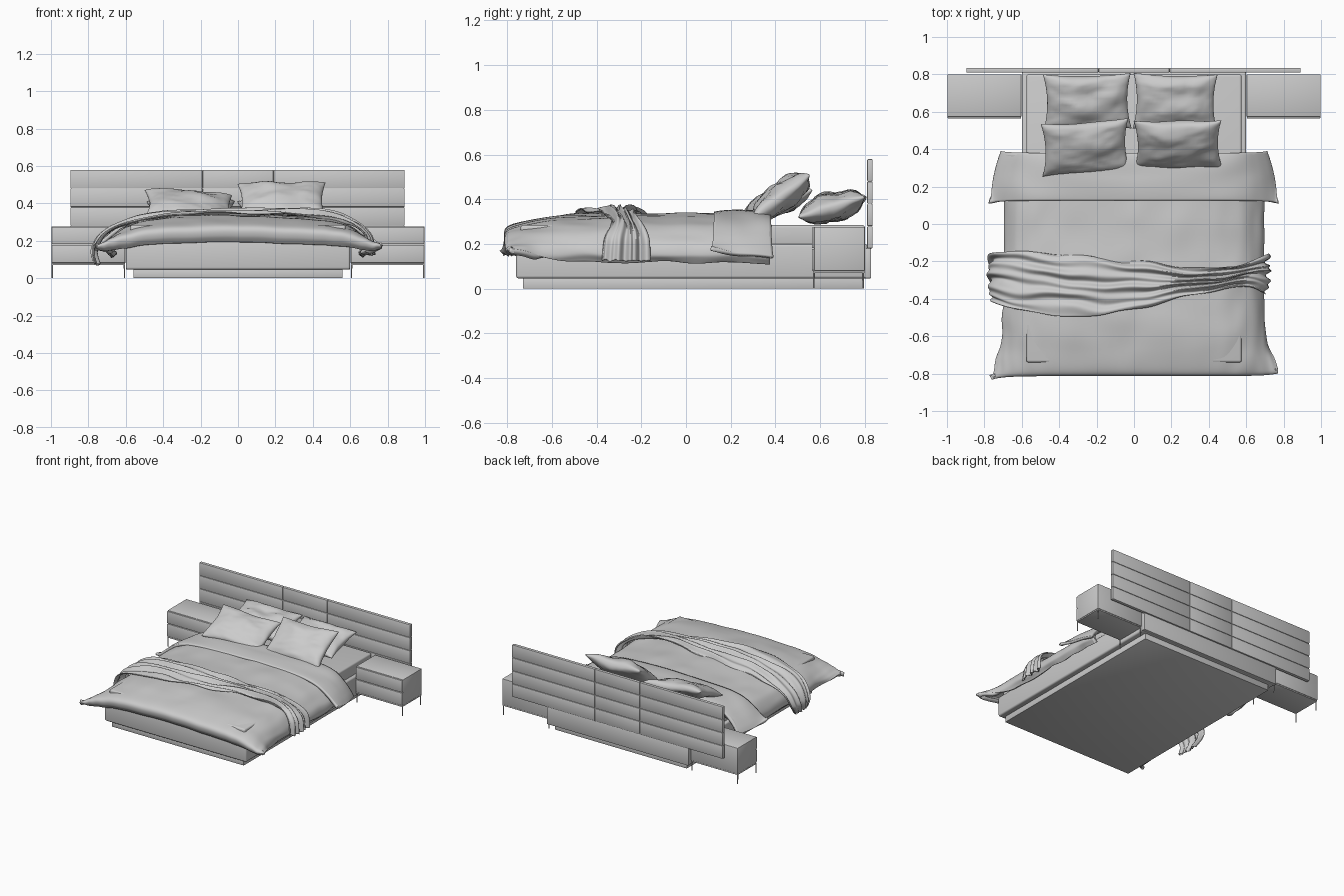
import bpy, bmesh, math
from mathutils import Vector, Matrix, noise

if "Cube" in bpy.data.objects:
    bpy.data.objects.remove(bpy.data.objects["Cube"])


def finish(bm, name, angle=35):
    bmesh.ops.recalc_face_normals(bm, faces=bm.faces)
    me = bpy.data.meshes.new(name)
    bm.to_mesh(me)
    bm.free()
    me.shade_smooth()
    me.set_sharp_from_angle(angle=math.radians(angle))
    ob = bpy.data.objects.new(name, me)
    bpy.context.collection.objects.link(ob)
    return ob


def box(name, x, y, z, bevel=0.004, segs=2):
    bm = bmesh.new()
    size = Vector((x[1] - x[0], y[1] - y[0], z[1] - z[0]))
    mid = Vector((sum(x), sum(y), sum(z))) / 2
    bmesh.ops.create_cube(bm, size=1, matrix=Matrix.Translation(mid) @ Matrix.Diagonal(size).to_4x4())
    if bevel:
        bmesh.ops.bevel(bm, geom=bm.edges[:], offset=bevel, segments=segs, profile=0.5, affect='EDGES')
    return finish(bm, name)


def spline(pts, t):
    """Catmull-Rom point at t in 0..1 through tuples of any length."""
    s = min(max(t, 0), 0.99999) * (len(pts) - 1)
    i = int(s)
    f = s - i
    a, b, c, d = (pts[min(max(k, 0), len(pts) - 1)] for k in (i - 1, i, i + 1, i + 2))
    return [0.5 * (2 * q + (r - p) * f + (2 * p - 5 * q + 4 * r - w) * f * f
                   + (3 * q - p - 3 * r + w) * f ** 3) for p, q, r, w in zip(a, b, c, d)]


def sheet(name, fn, nu, nv, thick):
    """Cloth surface: fn(u, v) with u running along x and v along y, then thickened inward."""
    bm = bmesh.new()
    g = [[bm.verts.new(fn(i / nu, j / nv)) for j in range(nv + 1)] for i in range(nu + 1)]
    for i in range(nu):
        for j in range(nv):
            bm.faces.new((g[i][j], g[i + 1][j], g[i + 1][j + 1], g[i][j + 1]))
    bm.normal_update()
    up = g[nu // 2][nv // 2].normal.z > 0
    ob = finish(bm, name, 70)
    m = ob.modifiers.new("thickness", 'SOLIDIFY')
    m.thickness = thick
    m.offset = -1 if up else 1
    return ob


def rough(x, y, z=0.0):
    return noise.noise(Vector((x, y, z)))


# Plinth, frame and mattress
box("plinth", (-.56, .56), (-.73, .79), (0, .046), .003)
box("bed_frame", (-.6, .6), (-.76, .812), (.046, .2), .012, 3)
box("back_rail", (-.6, .6), (.80, .828), (.046, .18), .004)
box("mattress", (-.575, .575), (-.74, .80), (.19, .285), .012, 3)

# Headboard: core with three columns of four padded boards
box("headboard_core", (-.893, .888), (.815, .83), (.182, .576), 0)
cols = (-.897, -.19, .19, .892)
for c in range(3):
    for r in range(4):
        z0 = .18 + r * .1
        box(f"headboard_board_{c}_{r}", (cols[c] + .0007, cols[c + 1] - .0007), (.81, .835),
            (z0 + .0007, z0 + .0993), .004)

# Nightstands
for s, side in ((-1, "left"), (1, "right")):
    def xr(a, b):
        return tuple(sorted((s * a, s * b)))
    box(side + "_nightstand_base", xr(.603, .997), (.567, .798), (.07, .08), .002)
    box(side + "_nightstand_body", xr(.602, .998), (.573, .80), (.08, .277), .003)
    for k, (z0, z1) in enumerate(((.082, .178), (.182, .274))):
        box(f"{side}_nightstand_drawer_{k}", xr(.604, .996), (.563, .58), (z0, z1), .003)
    for k, (lx, ly) in enumerate(((.607, .572), (.993, .572), (.607, .792), (.993, .792))):
        bm = bmesh.new()
        bmesh.ops.create_cone(bm, cap_ends=True, segments=12, radius1=.0035, radius2=.004, depth=.075,
                              matrix=Matrix.Translation((s * lx, ly, .0375)))
        finish(bm, f"{side}_nightstand_leg_{k}")

# Duvet: half cross-section (x, z) in the middle and at the foot, swept along y
MID = [(0, .335), (.2, .334), (.4, .322), (.53, .302), (.62, .265), (.68, .205), (.695, .15), (.67, .115)]
FOOT = [(0, .298), (.2, .295), (.4, .285), (.52, .272), (.61, .25), (.68, .225), (.73, .2), (.765, .18)]
# (y, drop, blend to foot section)
RUN = [(-.785, .105, 1), (-.808, .075, 1), (-.812, .04, 1), (-.79, .015, 1), (-.73, 0, .85), (-.64, 0, .45),
       (-.5, 0, .12), (-.3, 0, 0), (-.1, 0, 0), (.1, 0, 0), (.25, 0, 0), (.375, .005, 0)]


def duvet(u, v):
    s = 2 * u - 1
    a = abs(s)
    sg = 1 if s >= 0 else -1
    y, drop, f = spline(RUN, v)
    (mx, mz), (fx, fz) = spline(MID, a), spline(FOOT, a)
    x = mx + (fx - mx) * f
    z = mz + (fz - mz) * f - drop * (1 - a ** 3 * .8)
    y -= f * a ** 4 * (.02 if sg < 0 else -.015)
    x += .018 * a ** 3 * rough(sg * 5, y * 7, 2)
    z += .010 * rough(s * 2.5, y * 5) + .006 * rough(s * 9, y * 6, 4) + .01 * a ** 4 * rough(y * 6, sg * 3, 7)
    return sg * x, y, z


sheet("duvet", duvet, 90, 90, .028)

# Folded-back top of the duvet
FLAP = [(0, .352), (.2, .35), (.4, .341), (.52, .323), (.61, .292), (.68, .245), (.735, .19), (.765, .15)]


def flap(u, v):
    s = 2 * u - 1
    a = abs(s)
    sg = 1 if s >= 0 else -1
    x, z = spline(FLAP, a)
    x *= 1 - .07 * v * v * a
    y = .125 + .255 * v + .012 * a ** 4 * (1 - 2 * v) * -1
    z += .007 * rough(s * 3, y * 8, 3) + .05 * a ** 6 * (1 - v) ** 3 - .008 * (2 * v - 1) ** 4
    return sg * x, y, z


sheet("duvet_fold", flap, 80, 24, .02)

# Throw blanket: (x, z, front edge y, back edge y), gathered to the right
THROW = [(-.75, .075, -.40, -.24), (-.765, .15, -.41, -.17), (-.715, .24, -.43, -.15), (-.6, .297, -.46, -.15),
         (-.4, .335, -.49, -.16), (-.2, .346, -.49, -.18), (0, .35, -.455, -.20), (.2, .35, -.41, -.225),
         (.4, .338, -.36, -.235), (.53, .318, -.335, -.225), (.63, .285, -.335, -.19), (.695, .225, -.36, -.165),
         (.71, .125, -.37, -.16)]


def throw(u, v):
    x, z, y0, y1 = spline(THROW, u)
    sg = 1 if x > 0 else -1
    q = v + .12 * rough(x * 3, v * 2, 1)
    y = y0 + (y1 - y0) * v + .012 * rough(x * 6, v * 3, 9)
    gather = .7 + .5 * math.exp(-((x - .45) / .25) ** 2) + .4 * v
    d = gather * (.009 * math.sin(q * 31 + x * 5) + .008 * math.sin(q * 17 - x * 4) + .012 * math.sin(math.pi * v))
    w = min(max((abs(x) - .55) / .15, 0), 1)
    return x + sg * d * w, y, z + d * (1 - w) + .012 * rough(v * 9, sg) * w


sheet("throw_blanket", throw, 110, 64, .006)


# Pillows: two bulged faces sharing a pinched seam
def pillow(name, loc, half, thick, tilt, yaw, roll, seed):
    n = 28
    bm = bmesh.new()
    mat = (Matrix.Translation(loc) @ Matrix.Rotation(math.radians(yaw), 4, 'Z')
           @ Matrix.Rotation(math.radians(tilt), 4, 'X') @ Matrix.Rotation(math.radians(roll), 4, 'Y'))
    for side in (1, -1):
        g = []
        for i in range(n + 1):
            row = []
            for j in range(n + 1):
                u, v = (math.sin((k / n - .5) * math.pi) for k in (i, j))
                e = max((1 - u * u) * (1 - v * v), 0)
                h = thick * e ** .42 * (1 + .35 * rough(u * 1.6, v * 1.6, seed + side))
                h += .006 * e ** .3 * rough(u * 5, v * 5, seed)
                x = half[0] * u * (1 - .09 * (1 - v * v))
                y = half[1] * v * (1 - .10 * (1 - u * u))
                bend = .012 * rough(u * 1.3, v * 1.3, seed + 9)
                row.append(bm.verts.new(mat @ Vector((x, y, side * h + bend))))
            g.append(row)
        for i in range(n):
            for j in range(n):
                bm.faces.new((g[i][j], g[i + 1][j], g[i + 1][j + 1], g[i][j + 1]))
    bmesh.ops.remove_doubles(bm, verts=bm.verts, dist=1e-5)
    finish(bm, name, 80)


pillow("back_left_pillow", (-.25, .655, .365), (.235, .155), .062, 17, 1, 0, 1)
pillow("back_right_pillow", (.22, .655, .365), (.225, .155), .062, 17, -1, 0, 5)
pillow("front_left_pillow", (-.26, .41, .39), (.235, .155), .058, 25, 2, 5, 12)
pillow("front_right_pillow", (.235, .425, .41), (.235, .16), .062, 38, 1, 0, 20)
